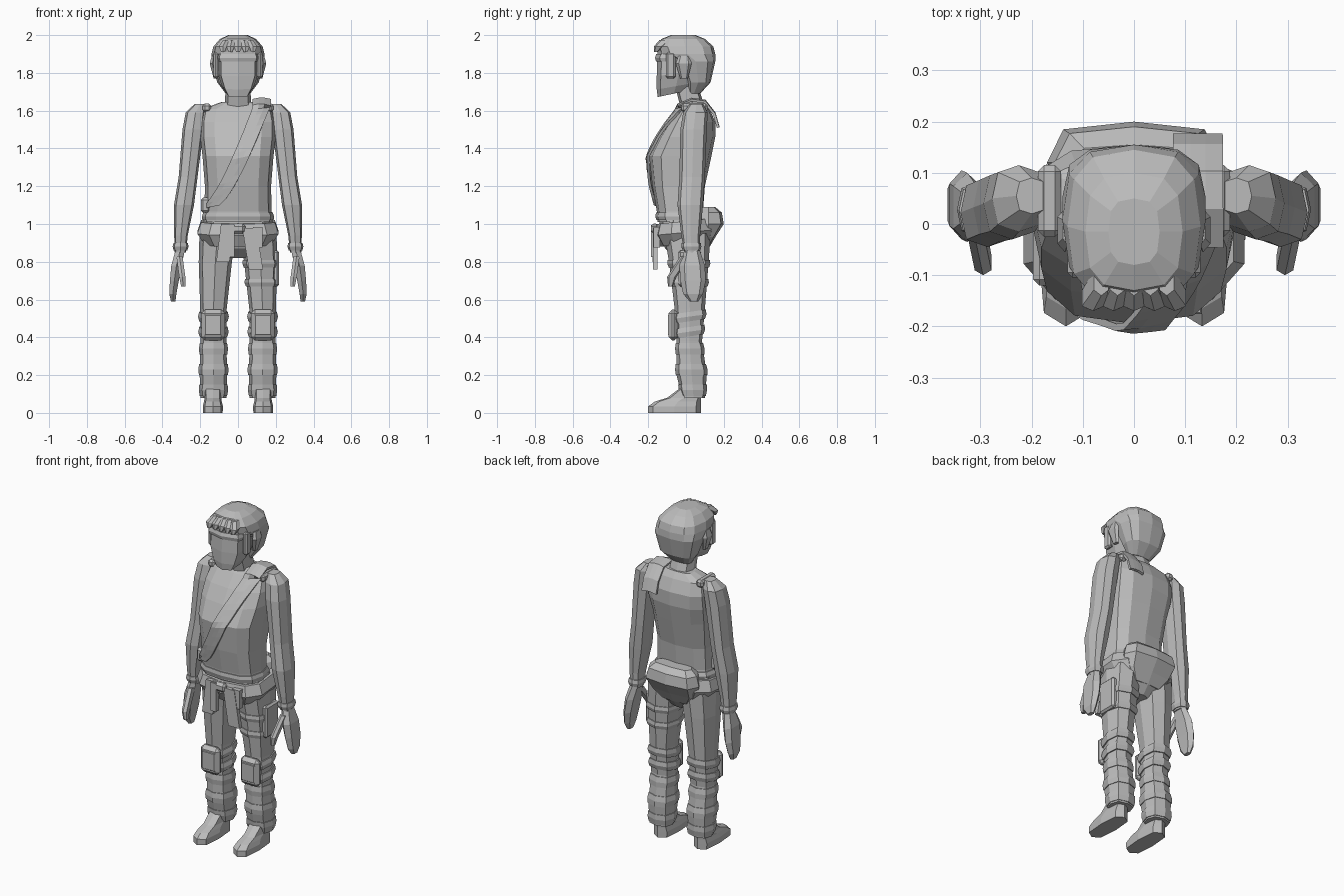
import bpy
import bmesh
from math import sin, cos, pi, copysign
from mathutils import Vector
from mathutils.bvhtree import BVHTree

default_cube = bpy.data.objects.get("Cube")
if default_cube:
    bpy.data.objects.remove(default_cube, do_unlink=True)

grey = bpy.data.materials.new("plain_grey")
grey.use_nodes = True
grey.diffuse_color = (.5, .5, .5, 1)
grey.node_tree.nodes["Principled BSDF"].inputs["Base Color"].default_value = grey.diffuse_color


def finish(name, bm, mirror=False):
    """Turn a bmesh into a flat shaded object, optionally mirrored across x."""
    bmesh.ops.recalc_face_normals(bm, faces=bm.faces[:])
    mesh = bpy.data.meshes.new(name)
    bm.to_mesh(mesh)
    bm.free()
    mesh.materials.append(grey)
    obj = bpy.data.objects.new(name, mesh)
    bpy.context.collection.objects.link(obj)
    if mirror:
        modifier = obj.modifiers.new("Mirror", 'MIRROR')
        modifier.use_mirror_merge = False
    return obj


def skin_rows(bm, rows, closed):
    """Bridge consecutive rows of points with quads and return the vertices."""
    verts = [[bm.verts.new(point) for point in row] for row in rows]
    count = len(verts[0])
    for low, high in zip(verts, verts[1:]):
        for i in range(count if closed else count - 1):
            j = (i + 1) % count
            bm.faces.new((low[i], low[j], high[j], high[i]))
    return verts


def ring(height, width, front, back, centre=0):
    """Cross-section: half width, and reach towards the front and the back."""
    return Vector((height, width, front, back, centre))


def loft(name, rings, sides=8, power=.7, tilt=0, mirror=False):
    """Skin a stack of rounded cross-sections; tilt lifts the back edge."""
    bm = bmesh.new()
    rows = []
    for height, width, front, back, centre in rings:
        row = []
        for i in range(sides):
            angle = 2 * pi * i / sides - pi / 2
            across = copysign(abs(cos(angle)) ** power, cos(angle))
            along = copysign(abs(sin(angle)) ** power, sin(angle))
            row.append((centre + width * across,
                        (back - front) / 2 + (back + front) / 2 * along,
                        height + tilt * along))
        rows.append(row)
    verts = skin_rows(bm, rows, closed=True)
    bm.faces.new(verts[0])
    bm.faces.new(verts[-1])
    return finish(name, bm, mirror)


def section(rings, height, grow):
    """Cross-section of a loft at any height, enlarged all round."""
    for low, high in zip(rings, rings[1:]):
        if low[0] <= height <= high[0]:
            mix = low + (high - low) * ((height - low[0]) / (high[0] - low[0]))
            return mix + ring(height=0, width=grow, front=grow, back=grow)


def band(name, rings, middle, reach, grow, **options):
    """Bulging strip wrapped around a loft."""
    return loft(name, [section(rings, middle - reach, grow / 2),
                       section(rings, middle, grow),
                       section(rings, middle + reach, grow / 2)], **options)


def block(name, centre, size, lean=0, bevel=0, mirror=False):
    """Box whose lower end shifts sideways by lean."""
    bm = bmesh.new()
    bmesh.ops.create_cube(bm, size=1)
    for vert in bm.verts:
        shift = Vector((lean * (.5 - vert.co.z), 0, 0))
        vert.co = Vector(centre) + vert.co * Vector(size) + shift
    if bevel:
        bmesh.ops.bevel(bm, geom=bm.edges[:], offset=bevel, segments=1, affect='EDGES')
    return finish(name, bm, mirror)


# Head, neck and hair
loft("neck", [ring(height=1.55, width=.08, front=.04, back=.11),
              ring(height=1.62, width=.07, front=.03, back=.1),
              ring(height=1.74, width=.065, front=.06, back=.06)])
face = [ring(height=1.69, width=.06, front=.15, back=.02),
        ring(height=1.73, width=.085, front=.155, back=.05),
        ring(height=1.8, width=.11, front=.155, back=.08),
        ring(height=1.94, width=.11, front=.15, back=.1)]
loft("face", face, power=.6, tilt=.018)
band("headband", face, middle=1.88, reach=.02, grow=.012, power=.6)
loft("hair", [ring(height=1.69, width=.065, front=-.01, back=.075),
              ring(height=1.75, width=.11, front=0, back=.13),
              ring(height=1.86, width=.14, front=.05, back=.155),
              ring(height=1.9, width=.14, front=.14, back=.155),
              ring(height=1.94, width=.13, front=.155, back=.145),
              ring(height=1.98, width=.095, front=.13, back=.1),
              ring(height=2, width=.05, front=.08, back=.05)], sides=12)
block("sideburn", centre=(.115, -.08, 1.84), size=(.03, .05, .14), bevel=.01, mirror=True)
loft("ear", [ring(height=1.77, width=.01, front=.03, back=.01, centre=.12),
             ring(height=1.85, width=.016, front=.055, back=.03, centre=.135),
             ring(height=1.89, width=.01, front=.04, back=.02, centre=.13)],
     sides=6, mirror=True)
for step in range(-2, 3):
    x = step * .04
    loft("hair_tuft", [ring(height=1.91, width=.01, front=.17, back=-.15, centre=x),
                       ring(height=1.94, width=.024, front=.17, back=-.12, centre=x),
                       ring(height=1.975, width=.016, front=.14, back=-.08, centre=x * .8)],
         sides=6)

# Torso with a sleeveless top
body = [ring(height=1.01, width=.185, front=.15, back=.1),
        ring(height=1.07, width=.178, front=.155, back=.09),
        ring(height=1.2, width=.175, front=.178, back=.1),
        ring(height=1.36, width=.188, front=.195, back=.135),
        ring(height=1.46, width=.2, front=.145, back=.155),
        ring(height=1.54, width=.2, front=.095, back=.155),
        ring(height=1.61, width=.185, front=.04, back=.125),
        ring(height=1.645, width=.09, front=.01, back=.1)]
torso = loft("torso", body, sides=12)
band("shirt_hem", body, middle=1.04, reach=.02, grow=.01, sides=12)
block("shoulder_strap", centre=(.165, .045, 1.615), size=(.045, .14, .045),
      bevel=.012, mirror=True)

# Diagonal strap, laid on the chest by casting rays at the torso
tree = BVHTree.FromPolygons([vert.co for vert in torso.data.vertices],
                            [face.vertices[:] for face in torso.data.polygons])
half_strap = .048
rows = []
for step in range(17):
    rise = step / 16
    row = []
    for side in (-1, -.3, .3, 1):
        x = max(.265 * rise ** .75 - .145 + side * half_strap, -.168)
        z = 1.09 + .52 * rise + side * .01
        hit = tree.ray_cast(Vector((x, -1, z)), Vector((0, 1, 0)))[0]
        row.append((x, (hit.y if hit else 0) - .014, z))
    rows.append(row)
for y, z in ((-.04, 1.635), (.03, 1.665), (.1, 1.655), (.15, 1.59), (.17, 1.52)):
    rows.append([(.125 + side * half_strap, y, z - abs(side) * .01)
                 for side in (-1, -.3, .3, 1)])
bm = bmesh.new()
skin_rows(bm, rows, closed=False)
strap = finish("diagonal_strap", bm)
solid = strap.modifiers.new("Solidify", 'SOLIDIFY')
solid.thickness = .014
solid.offset = 0
block("strap_pouch", centre=(-.172, -.06, 1.1), size=(.05, .12, .08), bevel=.012)

# Arms and hands
arm = [ring(height=.85, width=.03, front=.01, back=.07, centre=.305),
       ring(height=.94, width=.036, front=.025, back=.075, centre=.302),
       ring(height=1.1, width=.053, front=.045, back=.09, centre=.286),
       ring(height=1.25, width=.05, front=.035, back=.1, centre=.264),
       ring(height=1.5, width=.056, front=.03, back=.11, centre=.238),
       ring(height=1.59, width=.052, front=.015, back=.115, centre=.225),
       ring(height=1.635, width=.03, front=-.02, back=.09, centre=.2)]
loft("arm", arm, mirror=True)
band("wristband", arm, middle=.88, reach=.02, grow=.01, mirror=True)
loft("hand", [ring(height=.59, width=.013, front=-.02, back=.065, centre=.343),
              ring(height=.63, width=.021, front=.015, back=.09, centre=.345),
              ring(height=.7, width=.026, front=.03, back=.105, centre=.337),
              ring(height=.78, width=.03, front=.035, back=.1, centre=.326),
              ring(height=.87, width=.027, front=.005, back=.07, centre=.304)],
     sides=6, mirror=True)
loft("thumb", [ring(height=.67, width=.012, front=.095, back=-.07, centre=.29),
               ring(height=.72, width=.018, front=.1, back=-.05, centre=.295),
               ring(height=.83, width=.018, front=.03, back=.03, centre=.31)],
     sides=6, mirror=True)

# Waist: pelvis, tied garment and its hanging sleeves
pelvis = [ring(height=.82, width=.05, front=.05, back=.08),
          ring(height=.87, width=.15, front=.11, back=.12),
          ring(height=.94, width=.195, front=.14, back=.13),
          ring(height=1.03, width=.185, front=.14, back=.12)]
loft("pelvis", pelvis, sides=10)
band("tied_garment", pelvis, middle=.955, reach=.06, grow=.03, sides=10, tilt=.015)
loft("garment_roll", [ring(height=.87, width=.1, front=-.06, back=.12),
                      ring(height=.93, width=.15, front=-.05, back=.155),
                      ring(height=1, width=.17, front=-.04, back=.2),
                      ring(height=1.06, width=.155, front=-.05, back=.19),
                      ring(height=1.09, width=.12, front=-.08, back=.155)], power=.6)
block("garment_knot", centre=(-.01, -.165, .975), size=(.1, .04, .055), bevel=.015)
block("hanging_sleeve_right", centre=(-.055, -.165, .9), size=(.07, .025, .2), lean=-.025)
block("right_sleeve_fold", centre=(-.035, -.17, .91), size=(.035, .03, .17))
block("hanging_sleeve_left", centre=(.06, -.163, .87), size=(.075, .025, .22), lean=.035)
block("left_sleeve_fold", centre=(.105, -.155, .93), size=(.05, .035, .11))

# Trousers with gathered folds and knee pads
leg = [ring(height=.08, width=.068, front=.02, back=.1, centre=.13),
       ring(height=.2, width=.073, front=.05, back=.11, centre=.13),
       ring(height=.38, width=.068, front=.05, back=.085, centre=.13),
       ring(height=.55, width=.07, front=.06, back=.1, centre=.13),
       ring(height=.8, width=.088, front=.09, back=.12, centre=.12),
       ring(height=.95, width=.096, front=.115, back=.13, centre=.108)]
loft("trouser_leg", leg, power=.75, mirror=True)
for height in (.12, .23, .34):
    band("trouser_fold", leg, middle=height, reach=.03, grow=.008, power=.75, mirror=True)
for height in (.43, .51):
    band("knee_strap", leg, middle=height, reach=.025, grow=.012, tilt=.012, mirror=True)
block("knee_pad", centre=(.132, -.068, .465), size=(.125, .05, .165), bevel=.02, mirror=True)
block("knee_pad_plate", centre=(.132, -.09, .465), size=(.09, .012, .11),
      bevel=.005, mirror=True)

# Thigh holster on the left leg
for height in (.69, .79):
    band("thigh_strap", leg, middle=height, reach=.02, grow=.01, power=.75)
block("thigh_pouch", centre=(.2, .02, .765), size=(.035, .12, .19), bevel=.01)

# Shoes
loft("shoe", [ring(height=0, width=.052, front=.2, back=.08, centre=.133),
              ring(height=.035, width=.053, front=.2, back=.08, centre=.133),
              ring(height=.06, width=.047, front=.165, back=.08, centre=.133),
              ring(height=.08, width=.044, front=.1, back=.08, centre=.133),
              ring(height=.14, width=.045, front=.02, back=.085, centre=.133)],
     power=.6, mirror=True)
